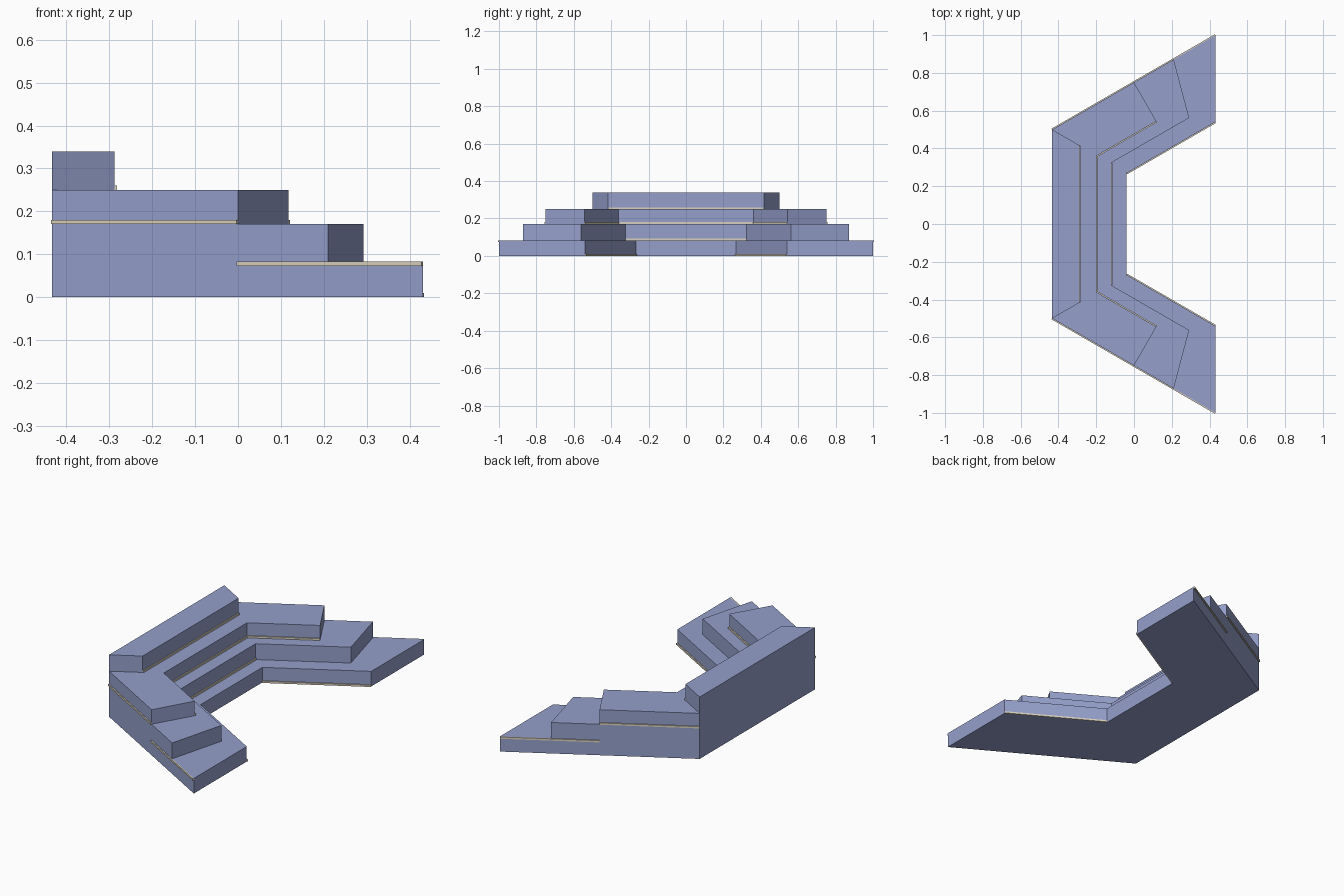
import bpy, bmesh
from mathutils import Vector

if "Cube" in bpy.data.objects:
    bpy.data.objects.remove(bpy.data.objects["Cube"])


def material(name, color):
    m = bpy.data.materials.new(name)
    m.diffuse_color = color
    m.use_nodes = True
    m.node_tree.nodes["Principled BSDF"].inputs["Base Color"].default_value = m.diffuse_color
    return m


body_mat = material("blue_paint", (0.30, 0.35, 0.60, 1))
strip_mat = material("warm_strip", (0.70, 0.64, 0.52, 1))


def finish(bm, name, mat):
    bmesh.ops.remove_doubles(bm, verts=bm.verts, dist=1e-5)
    bmesh.ops.recalc_face_normals(bm, faces=bm.faces)
    me = bpy.data.meshes.new(name)
    bm.to_mesh(me)
    bm.free()
    me.materials.append(mat)
    ob = bpy.data.objects.new(name, me)
    bpy.context.collection.objects.link(ob)
    return ob


def outer(x):
    # point on the slanted outer wall
    return (x, 0.5 + (x + 0.433) * 0.5774)


def mirror(p):
    return (p[0], -p[1], *p[2:])


# Plan of each tier for +y: outer end, inner end, inner corner
back = outer(-0.433)
tiers = [
    (outer(0.431), (0.431, 0.54), (-0.04, 0.268)),
    (outer(0.21), (0.292, 0.562), (-0.12, 0.324)),
    (outer(0.0), (0.118, 0.544), (-0.198, 0.361)),
    (back, (-0.288, 0.416), (-0.288, 0.416)),
]
levels = [0.0, 0.083, 0.17, 0.25, 0.34]

# Stepped body built as one closed shell
bm = bmesh.new()


def face(pts):
    clean = []
    for p in pts:
        if not clean or (Vector(p) - Vector(clean[-1])).length > 1e-6:
            clean.append(p)
    bm.faces.new([bm.verts.new(p) for p in clean])


def at(pts, z):
    return [(p[0], p[1], z) for p in pts]


def wall(a, b, z0, z1):
    face(at([a, b], z0) + at([b, a], z1))


def loop(half):
    return list(half) + [mirror(p) for p in reversed(half)]


face(at([back] + loop(tiers[0]) + [mirror(back)], 0))            # underside
face(at(loop(tiers[3][:2]), levels[4]))                        # top
for i in range(3):                                             # treads
    face(at(loop(tiers[i + 1]), levels[i + 1]) +
         at([mirror(p) for p in tiers[i]] + list(reversed(tiers[i])), levels[i + 1]))
profile = [(*back, 0)]
for i in range(3):
    profile += at([tiers[i][0]], levels[i]) + at([tiers[i][0]], levels[i + 1])
profile.append((*back, levels[3]))
face(profile)                                                  # stepped sides
face([mirror(p) for p in profile])
rear = [(*back, levels[k]) for k in (0, 3, 4)]
face(rear + [mirror(p) for p in reversed(rear)])
for i, (o, e, c) in enumerate(tiers):                          # end and inner walls
    z0, z1 = levels[i], levels[i + 1]
    wall(c, mirror(c), z0, z1)
    for f in (lambda p: p, mirror):
        wall(f(o), f(e), z0, z1)
        if i < 3:
            wall(f(e), f(c), z0, z1)
finish(bm, "stepped_body", body_mat)


# Thin trim strips along the step bases
def strip(name, a, b, z0, z1, out):
    a, b = Vector(a).to_3d(), Vector(b).to_3d()
    n = (b - a).cross(Vector((0, 0, 1))).normalized() * out
    sm = bmesh.new()
    corners = [a, b, b + n, a + n]
    lo = [sm.verts.new((p.x, p.y, z0)) for p in corners]
    hi = [sm.verts.new((p.x, p.y, z1)) for p in corners]
    sm.faces.new(lo)
    sm.faces.new(hi)
    for k in range(4):
        j = (k + 1) % 4
        sm.faces.new((lo[k], lo[j], hi[j], hi[k]))
    finish(sm, name, strip_mat)


W = 0.006
for i in (1, 2, 3):
    c = tiers[i][2]
    strip("back_strip_%d" % i, mirror(c), c, levels[i], levels[i] + 0.01, W)
for side, f, s in (("left", mirror, -1), ("right", lambda p: p, 1)):
    for i in (0, 2):
        strip("inner_strip_%s_%d" % (side, i), f(tiers[i][2]), f(tiers[i][1]),
              levels[i], levels[i] + 0.01, W * s)
    strip("outer_strip_upper_" + side, f(back), f(tiers[2][0]), 0.17, 0.18, -W * s)
    strip("outer_strip_lower_" + side, f(tiers[2][0]), f(tiers[0][0]), 0.073, 0.083, -W * s)
